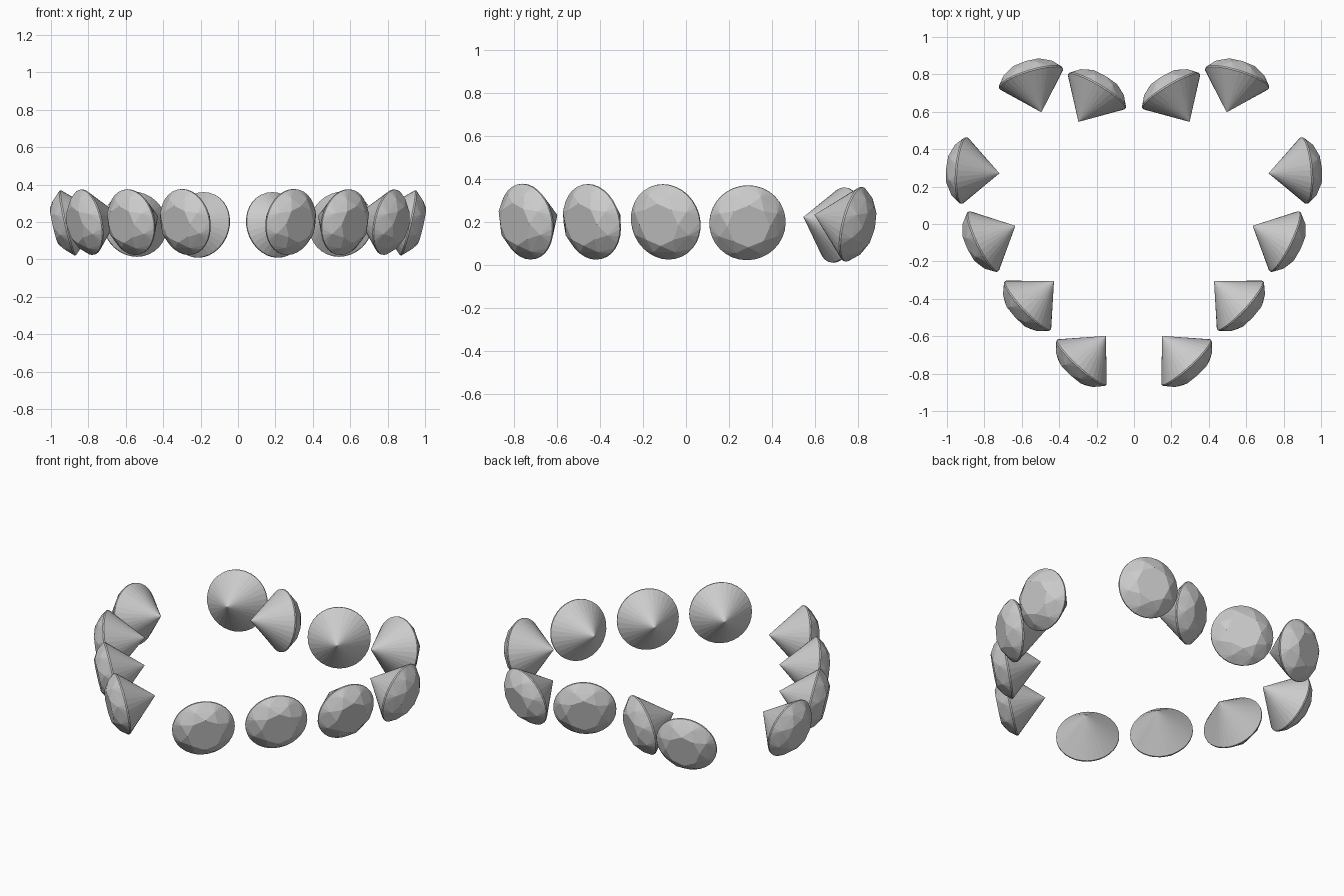
import bpy, bmesh
from math import sin, cos, pi, radians
from mathutils import Vector, Matrix

if "Cube" in bpy.data.objects:
    bpy.data.objects.remove(bpy.data.objects["Cube"])

R = 0.178  # girdle radius


def ring(radius, height, count, offset=0.0):
    return [Vector((radius * cos(2 * pi * i / count + offset),
                    radius * sin(2 * pi * i / count + offset), height))
            for i in range(count)]


# Brilliant-cut gem along +z: table, kite ring, girdle band, pointed pavilion
def gem_mesh():
    bm = bmesh.new()
    points = (ring(0.100, 0.075, 8) + ring(0.145, 0.046, 8, pi / 8)
              + ring(R, 0.004, 32) + ring(R, -0.004, 32)
              + [Vector((0, 0, -0.196))])
    for p in points:
        bm.verts.new(p)
    bmesh.ops.convex_hull(bm, input=bm.verts[:])
    bmesh.ops.dissolve_limit(bm, angle_limit=radians(0.5),
                             verts=bm.verts[:], edges=bm.edges[:])
    bmesh.ops.recalc_face_normals(bm, faces=bm.faces[:])
    mesh = bpy.data.meshes.new("gem")
    bm.to_mesh(mesh)
    bm.free()
    return mesh


# Place a gem with its table facing the given heading, tipped downward
def place(mesh, name, x, y, z, heading, tilt):
    obj = bpy.data.objects.new(name, mesh)
    bpy.context.collection.objects.link(obj)
    obj.matrix_world = (Matrix.Translation((x, y, z))
                        @ Matrix.Rotation(radians(heading), 4, 'Z')
                        @ Matrix.Rotation(radians(90 + tilt), 4, 'Y'))


# Right half of the heart: x, y, z, heading, downward tilt
HALF = [
    (0.198, 0.711, 0.184, 121, 11),
    (0.551, 0.780, 0.188, 73, 13),
    (0.910, 0.286, 0.195, 4.5, 13),
    (0.807, -0.094, 0.199, -26, 11),
    (0.569, -0.437, 0.199, -43, 10),
    (0.281, -0.741, 0.200, -47.5, 9),
]

gem = gem_mesh()
for i, (x, y, z, heading, tilt) in enumerate(HALF, 1):
    place(gem, f"right_gem_{i}", x, y, z, heading, tilt)
    place(gem, f"left_gem_{i}", -x, y, z, 180 - heading, tilt)
